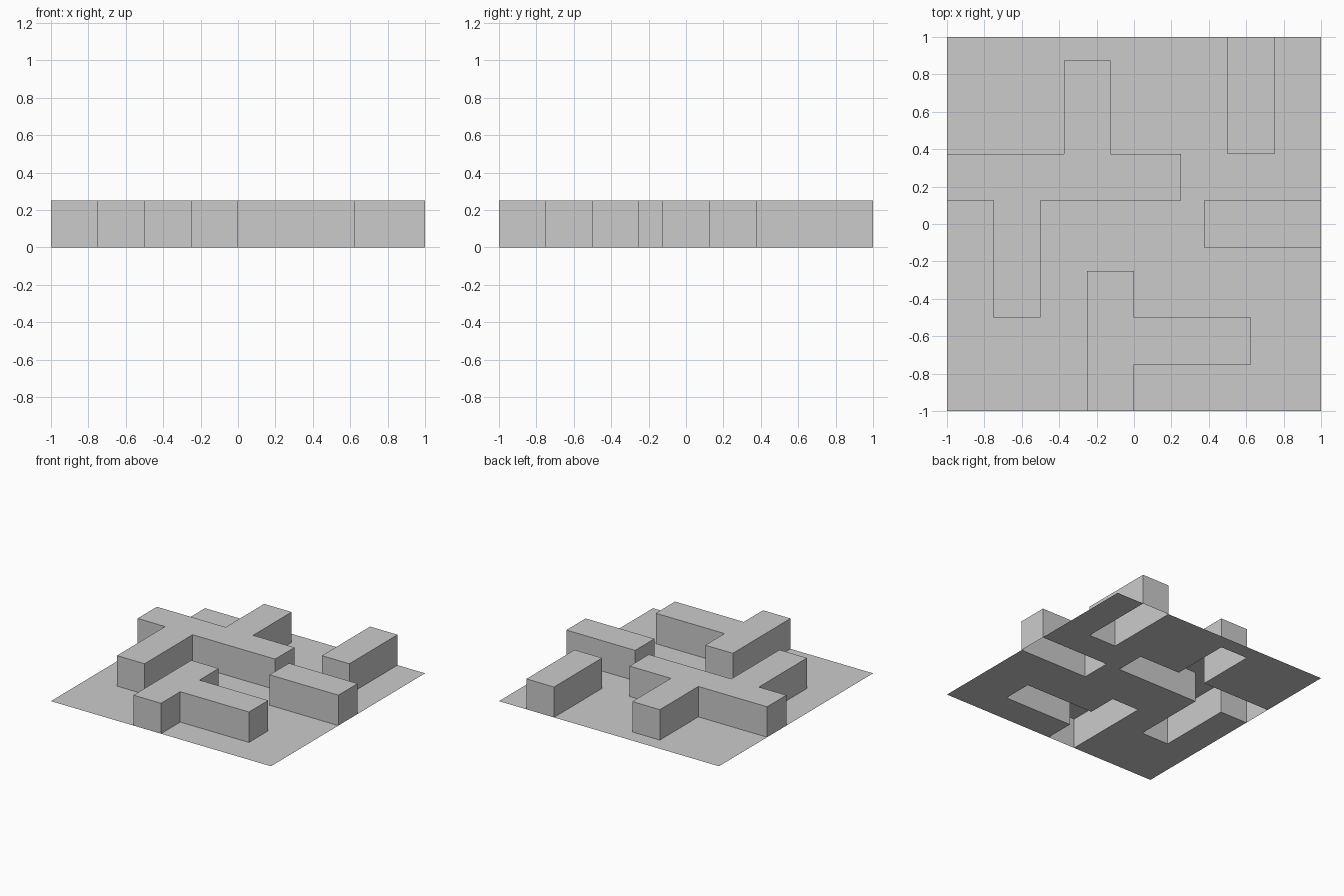
import bpy
import bmesh

cube = bpy.data.objects.get("Cube")
if cube:
    bpy.data.objects.remove(cube, do_unlink=True)

CELLS = 16          # floor cells per side
CELL = 2 / CELLS
WALL_HEIGHT = 0.25

# Wall footprints in cells from the front right corner: x0, x1, y0, y1
WALLS = [
    (0, 10, 9, 11),    # long cross wall
    (5, 7, 11, 15),    # its back branch
    (2, 4, 4, 9),      # its front branch
    (6, 8, 0, 6),      # front wall
    (8, 13, 2, 4),     # its side branch
    (11, 16, 7, 9),    # side wall
    (12, 14, 11, 16),  # back wall
]


def is_wall(face):
    c = face.calc_center_median()
    x, y = (c.x + 1) / CELL, (c.y + 1) / CELL
    return any(x0 < x < x1 and y0 < y < y1 for x0, x1, y0, y1 in WALLS)


grey = bpy.data.materials.new("plain_grey")
grey.use_nodes = True
colour = (0.6, 0.6, 0.6, 1)
grey.diffuse_color = colour
grey.node_tree.nodes["Principled BSDF"].inputs["Base Color"].default_value = colour

# Floor sheet, with the walls pulled up out of it and left open underneath
bm = bmesh.new()
bmesh.ops.create_grid(bm, x_segments=CELLS, y_segments=CELLS, size=1)
footprint = [f for f in bm.faces if is_wall(f)]
raised = bmesh.ops.extrude_face_region(bm, geom=footprint)["geom"]
tops = [v for v in raised if isinstance(v, bmesh.types.BMVert)]
bmesh.ops.translate(bm, verts=tops, vec=(0, 0, WALL_HEIGHT))
leftover = [f for f in footprint if f.is_valid]
if leftover:
    bmesh.ops.delete(bm, geom=leftover, context='FACES')

# Consistent normals, with the floor facing up
bmesh.ops.recalc_face_normals(bm, faces=bm.faces[:])
if sum(f.normal.z for f in bm.faces) < 0:
    bmesh.ops.reverse_faces(bm, faces=bm.faces[:])

mesh = bpy.data.meshes.new("floor_with_walls")
bm.to_mesh(mesh)
bm.free()
mesh.materials.append(grey)
bpy.context.collection.objects.link(bpy.data.objects.new("floor_with_walls", mesh))
